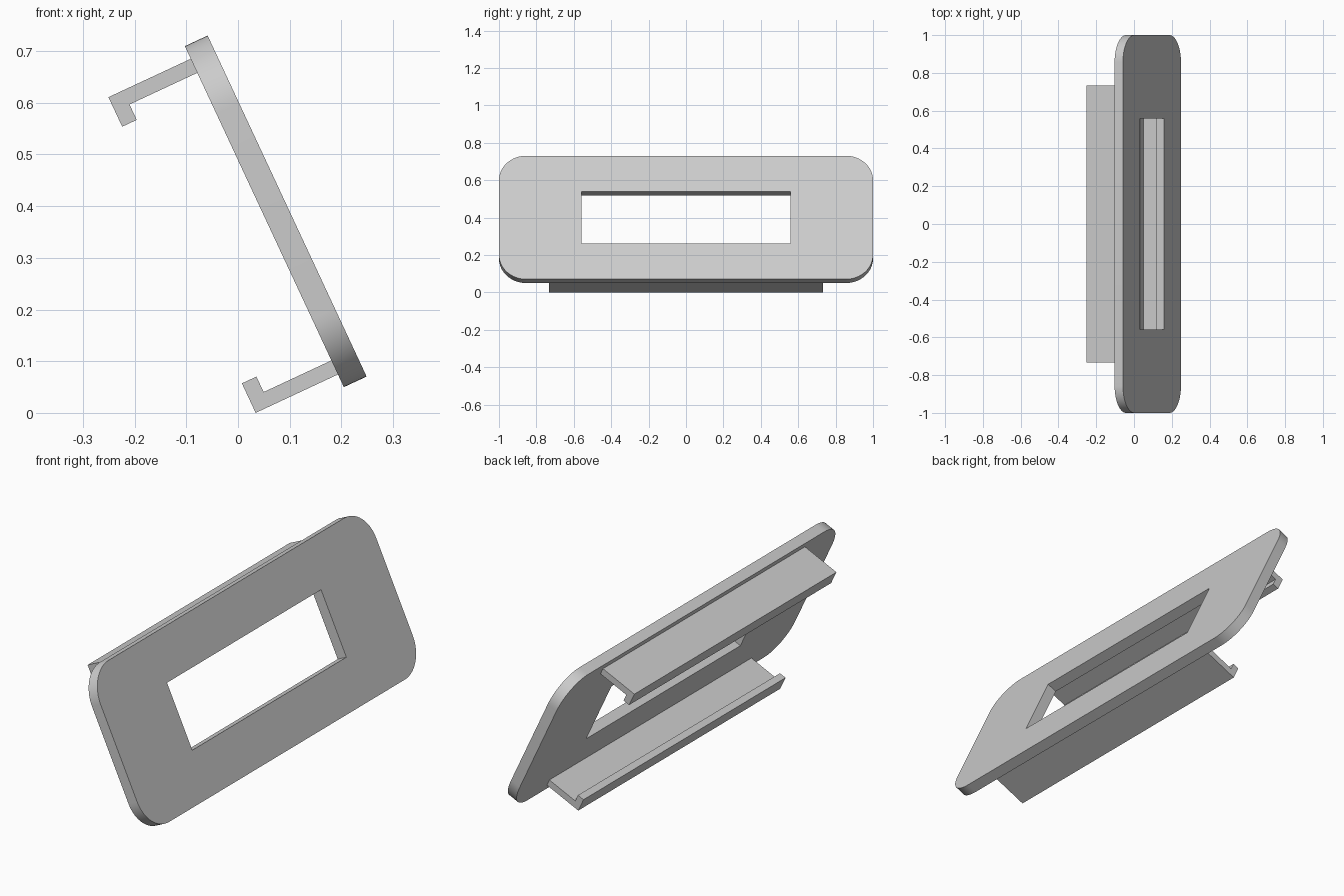
import bpy, bmesh, math
from mathutils import Vector

if "Cube" in bpy.data.objects:
    bpy.data.objects.remove(bpy.data.objects["Cube"], do_unlink=True)

CENTRE = Vector((0.073, 0, 0.39))
TILT = math.radians(-25)
THICK, HEIGHT, LENGTH = 0.0486, 0.728, 2.0
RADIUS = 0.145

grey = bpy.data.materials.new("light_grey")
grey.use_nodes = True
colour = (0.6, 0.6, 0.6, 1)
grey.diffuse_color = colour
grey.node_tree.nodes["Principled BSDF"].inputs["Base Color"].default_value = colour


def add_object(name, bm):
    """Turn a bmesh into an object leaning with the panel."""
    bmesh.ops.recalc_face_normals(bm, faces=bm.faces)
    mesh = bpy.data.meshes.new(name)
    bm.to_mesh(mesh)
    bm.free()
    mesh.materials.append(grey)
    obj = bpy.data.objects.new(name, mesh)
    bpy.context.collection.objects.link(obj)
    obj.location = CENTRE
    obj.rotation_euler.y = TILT
    return obj


def box(size):
    bm = bmesh.new()
    bmesh.ops.create_cube(bm, size=1)
    bmesh.ops.scale(bm, vec=size, verts=bm.verts)
    return bm


def extrude_profile(points, half_length):
    """Extrude an x-z profile along y."""
    bm = bmesh.new()
    face = bm.faces.new([bm.verts.new((x, -half_length, z)) for x, z in points])
    result = bmesh.ops.extrude_face_region(bm, geom=[face])
    verts = [g for g in result["geom"] if isinstance(g, bmesh.types.BMVert)]
    bmesh.ops.translate(bm, vec=(0, 2 * half_length, 0), verts=verts)
    return bm


# Panel with rounded corners
bm = box((THICK, LENGTH, HEIGHT))
corners = [e for e in bm.edges if abs(e.verts[0].co.x - e.verts[1].co.x) > THICK / 2]
bmesh.ops.bevel(bm, geom=corners, offset=RADIUS, segments=16, profile=0.5, affect="EDGES")
panel = add_object("panel", bm)

# Rectangular window through the panel
cutter = add_object("window_cutter", box((0.2, 1.118, 0.304)))
cutter.hide_render = True
cut = panel.modifiers.new("window", "BOOLEAN")
cut.operation = "DIFFERENCE"
cut.solver = "EXACT"
cut.object = cutter
bpy.ops.object.select_all(action="DESELECT")
bpy.context.view_layer.objects.active = panel
panel.select_set(True)
bpy.ops.object.modifier_apply(modifier=cut.name)
bpy.data.objects.remove(cutter, do_unlink=True)
bpy.ops.object.shade_smooth_by_angle(angle=math.radians(30))

# Clips behind the panel, with lips turned towards each other
clip = [(-0.02, 0.337), (-0.2, 0.337), (-0.2, 0.274),
        (-0.169, 0.274), (-0.169, 0.307), (-0.02, 0.307)]
for name, side in (("upper_clip", 1), ("lower_clip", -1)):
    add_object(name, extrude_profile([(x, side * z) for x, z in clip], 0.733))
